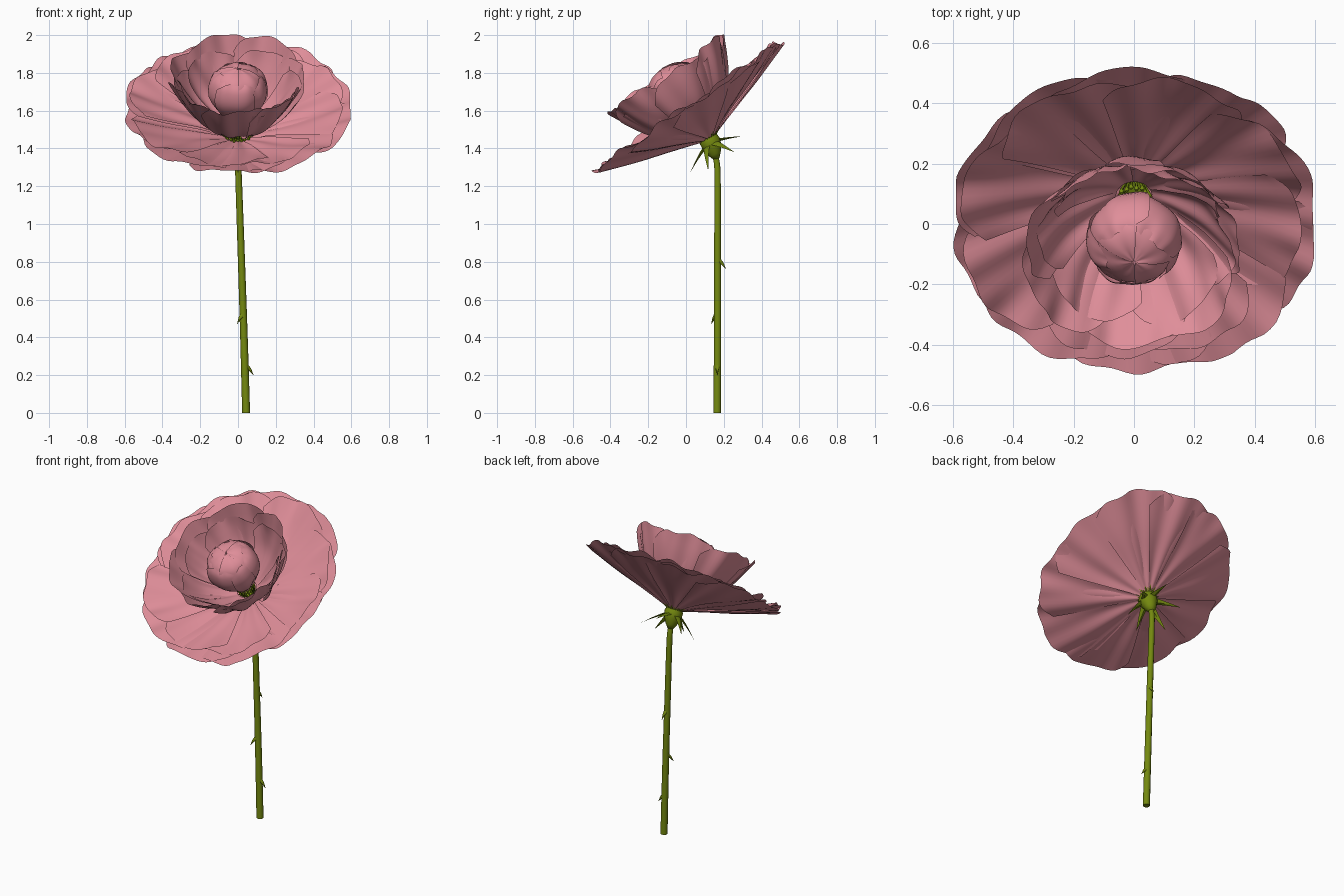
import bpy, math, random
from mathutils import Vector, Matrix

random.seed(4)
if "Cube" in bpy.data.objects:
    bpy.data.objects.remove(bpy.data.objects["Cube"])


def make_material(name, rgb):
    m = bpy.data.materials.new(name)
    m.use_nodes = True
    m.diffuse_color = (*rgb, 1)
    m.node_tree.nodes["Principled BSDF"].inputs["Base Color"].default_value = (*rgb, 1)
    return m


PINK = make_material("petal_pink", (0.74, 0.27, 0.32))
GREEN = make_material("stem_green", (0.175, 0.25, 0.005))

# The bloom leans forward on this frame; its local z is the flower axis
BLOOM = Matrix.Translation((0, 0.13, 1.45)) @ Matrix.Rotation(math.radians(34.6), 4, "X")


def add_mesh(name, verts, faces, mat, matrix=Matrix(), angle=60):
    me = bpy.data.meshes.new(name)
    me.from_pydata([matrix @ Vector(v) for v in verts], [], faces)
    me.materials.append(mat)
    ob = bpy.data.objects.new(name, me)
    bpy.context.collection.objects.link(ob)
    bpy.ops.object.select_all(action="DESELECT")
    ob.select_set(True)
    bpy.context.view_layer.objects.active = ob
    bpy.ops.object.shade_smooth_by_angle(angle=math.radians(angle))


def curve_at(pts, t):
    """Smooth curve through the points, t from 0 to 1."""
    p = [Vector(q) for q in pts]
    p = [2 * p[0] - p[1]] + p + [2 * p[-1] - p[-2]]
    x = min(max(t, 0), 1) * (len(pts) - 1)
    i = min(int(x), len(pts) - 2)
    f = x - i
    a, b, c, d = p[i:i + 4]
    return 0.5 * (2 * b + (c - a) * f + (2 * a - 5 * b + 4 * c - d) * f * f
                  + (3 * b - a - 3 * c + d) * f ** 3)


def petal_layer(name, profile, count, width, turn=0, ruffle=0.02, overlap=0.012,
                rounding=0.12, jitter=0.04, ribs=0.006):
    """Ring of overlapping ruffled petals following a (radius, height) profile."""
    nu, nv = 24, 16
    verts, faces = [], []
    for k in range(count):
        centre = math.radians(turn) + math.tau * (k + random.uniform(-0.12, 0.12)) / count
        half = math.radians(width) / 2 * random.uniform(0.92, 1.08)
        reach = 1 - random.uniform(0, jitter)
        ph1, ph2 = random.uniform(0, 6), random.uniform(0, 6)
        start = len(verts)
        for j in range(nv + 1):
            for i in range(nu + 1):
                s = 2 * i / nu - 1
                edge = reach - rounding * abs(s) ** 3 + 0.012 * math.sin(9 * s + ph2)
                t = j / nv * edge
                p = curve_at(profile, t)
                tan = (curve_at(profile, t + 0.02) - curve_at(profile, t - 0.02)).normalized()
                wave = ruffle * t ** 3 * (math.sin(5 * s + ph1) + 0.5 * math.sin(11 * s + ph2))
                fold = ribs * math.sin(math.pi * min(t, 1)) * math.cos(7 * s + ph1)
                d = wave + fold + overlap * s * min(1, 3 * t)
                r, h = p.x - tan.y * d, p.y + tan.x * d
                a = centre + half * s
                verts.append((r * math.cos(a), r * math.sin(a), h))
        for j in range(nv):
            for i in range(nu):
                q = start + j * (nu + 1) + i
                faces.append((q, q + 1, q + nu + 2, q + nu + 1))
    add_mesh(name, verts, faces, PINK, BLOOM)


# Wide outer petals
petal_layer("outer_petals", [(0.02, 0), (0.2, 0.07), (0.41, 0.135), (0.625, 0.213)],
            10, 58, turn=-18, ruffle=0.013, rounding=0.1)
petal_layer("second_petals", [(0.03, 0.015), (0.2, 0.08), (0.4, 0.148), (0.595, 0.23)],
            8, 58, turn=32, ruffle=0.015, rounding=0.14, jitter=0.08)

# Cupped middle petals
petal_layer("cup_petals", [(0.06, 0.06), (0.15, 0.115), (0.24, 0.2), (0.31, 0.31), (0.368, 0.435)],
            7, 76, turn=-90, ruffle=0.012, rounding=0.16, jitter=0.06)
petal_layer("inner_cup_petals", [(0.06, 0.07), (0.14, 0.125), (0.225, 0.205), (0.285, 0.3), (0.33, 0.395)],
            6, 74, turn=-60, ruffle=0.014, rounding=0.2, jitter=0.1, ribs=0.009)

# Closed bud in the middle
petal_layer("bud_outer_petals",
            [(0.02, 0.08), (0.09, 0.175), (0.153, 0.29), (0.138, 0.385), (0.085, 0.435)],
            5, 100, turn=-90, ruffle=0.005, overlap=0.006, rounding=0.18, jitter=0.14, ribs=0.002)
petal_layer("bud_core_petals",
            [(0.02, 0.09), (0.085, 0.18), (0.143, 0.29), (0.125, 0.39), (0.075, 0.435), (0, 0.452)],
            4, 120, turn=-40, ruffle=0.001, overlap=0.004, rounding=0.03, jitter=0.01, ribs=0.002)


def tube(name, path, radii, sides, matrix=Matrix(), angle=60):
    """Capped tube of varying radius along a path."""
    path = [Vector(p) for p in path]
    verts, faces = [], []
    n = len(path)
    for i, p in enumerate(path):
        d = path[min(i + 1, n - 1)] - path[max(i - 1, 0)]
        rot = Vector((0, 0, 1)).rotation_difference(d.normalized())
        for k in range(sides):
            a = math.tau * k / sides
            verts.append(p + rot @ Vector((math.cos(a), math.sin(a), 0)) * radii[i])
    for i in range(n - 1):
        for k in range(sides):
            m = (k + 1) % sides
            faces.append((i * sides + k, i * sides + m, (i + 1) * sides + m, (i + 1) * sides + k))
    faces += [tuple(reversed(range(sides))), tuple(range((n - 1) * sides, n * sides))]
    add_mesh(name, verts, faces, GREEN, matrix, angle)


# Stem, bending into the back of the bloom
stem_path = [(0.043, 0.165, 0), (0.03, 0.167, 0.45), (0.015, 0.167, 0.9),
             (0.003, 0.167, 1.25), (0, 0.16, 1.34), (0, 0.14, 1.41)]
steps = 20
tube("stem", [curve_at(stem_path, i / steps) for i in range(steps + 1)],
     [0.021 - 0.006 * i / steps for i in range(steps + 1)], 10)

# Tapered base under the petals
tube("calyx", [(0, 0.163, 1.345), (0, 0.153, 1.37), (0, 0.138, 1.41), (0, 0.126, 1.44), (0, 0.118, 1.46)],
     [0.016, 0.034, 0.052, 0.056, 0.048], 14)

# Pointed sepals: narrow folded blades spreading outward and back
for k in range(6):
    a = math.tau * k / 6 + math.pi / 2
    length, drop = (0.155, -0.085) if k % 3 == 0 else (0.15, -0.125)
    turn = Matrix.Translation((0, -0.016, -0.012)) @ BLOOM @ Matrix.Rotation(a, 4, "Z")
    blade, quads = [], []
    rows = 5
    for i in range(rows + 1):
        t = i / rows
        r, h, w = 0.035 + (length - 0.02) * t, -0.02 + (drop + 0.02) * t ** 1.2, 0.024 * (1 - t) + 0.001
        blade += [(r, -w, h), (r, 0, h + 0.008 * (1 - t)), (r, w, h), (r, 0, h - 0.012 * (1 - t))]
    for i in range(rows):
        for j in range(4):
            quads.append((4 * i + j, 4 * i + (j + 1) % 4, 4 * i + 4 + (j + 1) % 4, 4 * i + 4 + j))
    add_mesh(f"sepal_{k + 1}", blade, quads, GREEN, turn, 40)

# Two rings of little stamens round the heart, below and inside the cup
for ring, count, radius, tip in (("lower", 24, 0.072, 0.05), ("upper", 18, 0.048, 0.1)):
    for k in range(count):
        a = math.tau * k / count
        c, s = math.cos(a), math.sin(a)
        r = radius + 0.006 * (k % 2)
        tube(f"{ring}_stamen_{k + 1}",
             [(0.03 * c, 0.03 * s, 0), (r * c, r * s, tip - 0.022), (r * c, r * s, tip - 0.01),
              (r * c, r * s, tip)], [0.004, 0.005, 0.009, 0.004], 6, BLOOM)

# Hooked thorns on the stem
for k, (z, heading) in enumerate(((0.23, 0), (0.5, 225), (0.79, 80))):
    x = 0.043 - 0.03 * z
    out = Vector((math.cos(math.radians(heading)), math.sin(math.radians(heading)), 0))
    base = Vector((x, 0.166, z))
    tube(f"thorn_{k + 1}", [base + out * 0.01 + Vector((0, 0, 0.014)), base + out * 0.027,
                            base + out * 0.045 - Vector((0, 0, 0.028))], [0.014, 0.008, 0.001], 6)
